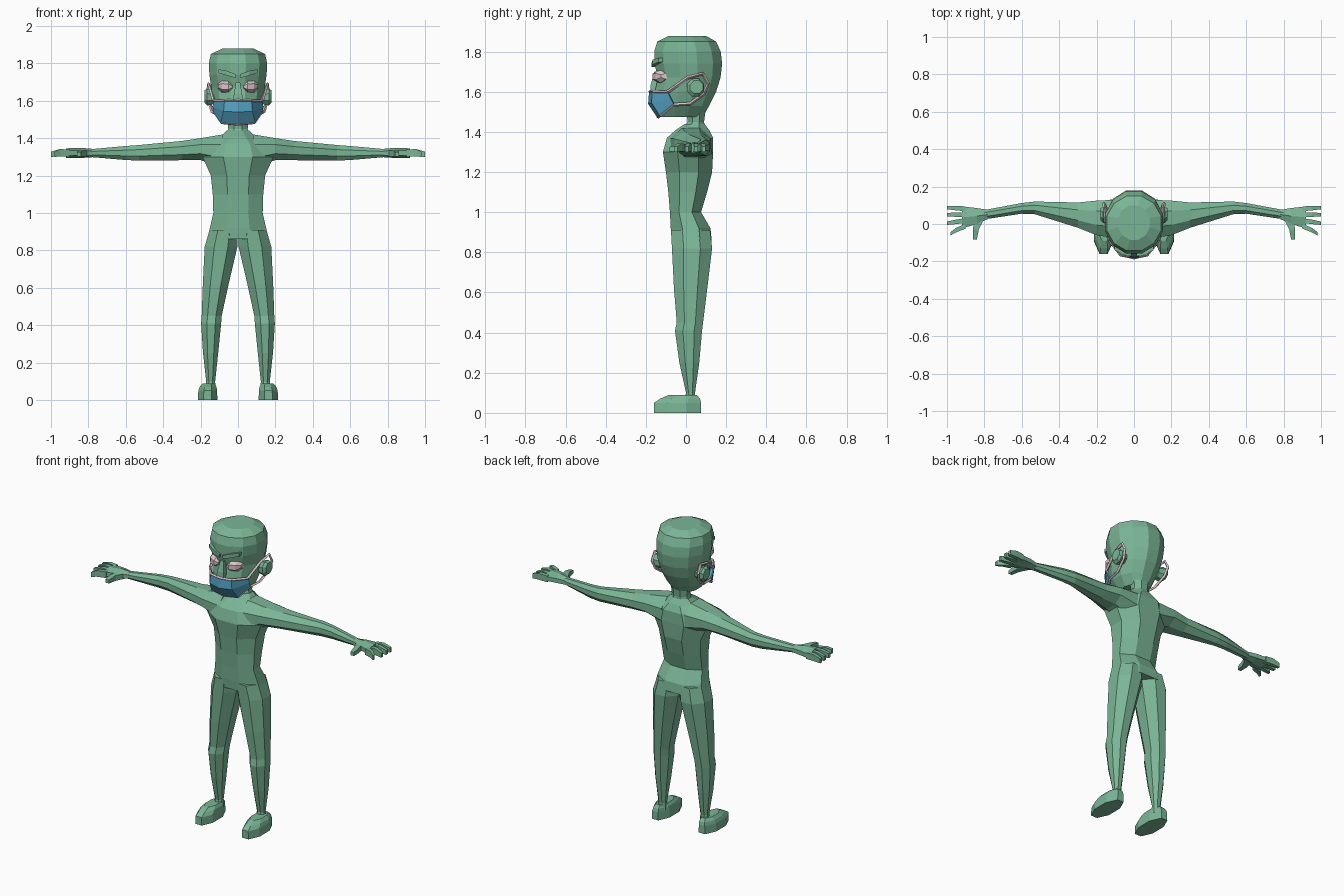
import bpy, bmesh, math


def material(name, rgb):
    m = bpy.data.materials.new(name)
    m.diffuse_color = (*rgb, 1)
    return m


GREEN = material("skin_green", (0.195, 0.465, 0.305))
BLUE = material("mask_blue", (0.09, 0.37, 0.56))
PALE = material("pale_pink", (0.70, 0.56, 0.59))


def finish(name, bm, mat):
    bmesh.ops.recalc_face_normals(bm, faces=bm.faces)
    me = bpy.data.meshes.new(name)
    bm.to_mesh(me)
    bm.free()
    me.materials.append(mat)
    ob = bpy.data.objects.new(name, me)
    bpy.context.collection.objects.link(ob)
    return ob


def loft(name, axis, rings, n=8, mat=GREEN, side=1):
    """Skin n-sided rings (t, a0, a1, b0, b1) along an axis; a, b are the other two axes."""
    bm = bmesh.new()
    loops = []
    k = 1 / math.cos(math.pi / n)
    for t, a0, a1, b0, b1 in rings:
        loop = []
        for i in range(n):
            ang = 2 * math.pi * (i + 0.5) / n
            p = [(a0 + a1) / 2 + k * (a1 - a0) / 2 * math.cos(ang),
                 (b0 + b1) / 2 + k * (b1 - b0) / 2 * math.sin(ang)]
            p.insert(axis, t)
            loop.append(bm.verts.new((p[0] * side, p[1], p[2])))
        loops.append(loop)
    for lo, hi in zip(loops, loops[1:]):
        for i in range(n):
            j = (i + 1) % n
            bm.faces.new((lo[i], lo[j], hi[j], hi[i]))
    bm.faces.new(loops[0])
    bm.faces.new(loops[-1])
    return finish(name, bm, mat)


def cord(name, pts, r):
    """Thin faceted tube through points."""
    cu = bpy.data.curves.new(name, 'CURVE')
    cu.dimensions = '3D'
    cu.bevel_depth = r
    cu.bevel_resolution = 0
    cu.use_fill_caps = True
    sp = cu.splines.new('POLY')
    sp.points.add(len(pts) - 1)
    for q, p in zip(sp.points, pts):
        q.co = (*p, 1)
    sp.use_smooth = False
    cu.materials.append(PALE)
    ob = bpy.data.objects.new(name, cu)
    bpy.context.collection.objects.link(ob)


def sym(z, x, y0, y1):
    """Ring centred on x = 0."""
    return (z, -x, x, y0, y1)


# Torso, neck and head
loft("torso", 2, [sym(.86, .165, -.07, .128), sym(.92, .15, -.076, .122),
                  sym(1.0, .132, -.08, .075), sym(1.1, .135, -.088, .105),
                  sym(1.2, .145, -.10, .13), sym(1.3, .19, -.115, .135),
                  sym(1.37, .155, -.095, .135), sym(1.41, .09, -.05, .115),
                  sym(1.44, .06, -.005, .092)])
loft("neck", 2, [sym(1.38, .075, -.03, .10), sym(1.45, .052, .008, .09), sym(1.53, .06, .0, .10)])
loft("head", 2, [sym(1.475, .07, -.13, .085), sym(1.53, .112, -.15, .115),
                 sym(1.6, .133, -.155, .15), sym(1.67, .143, -.14, .172),
                 sym(1.74, .153, -.157, .18), sym(1.80, .156, -.158, .173),
                 sym(1.85, .145, -.143, .15), sym(1.878, .085, -.085, .10)], n=12)
loft("nose", 2, [sym(1.605, .026, -.178, -.12), sym(1.635, .022, -.176, -.12),
                 sym(1.70, .011, -.158, -.12)], n=4)

for s, tag in ((1, "left"), (-1, "right")):
    # Arm and hand
    loft("arm_" + tag, 0, [(.08, -.08, .13, 1.24, 1.42), (.20, -.06, .125, 1.283, 1.40),
                           (.30, -.02, .115, 1.282, 1.385), (.53, .052, .12, 1.28, 1.363),
                           (.60, .055, .112, 1.283, 1.358), (.80, .025, .075, 1.30, 1.34)], side=s)
    loft("palm_" + tag, 0, [(.78, .027, .075, 1.30, 1.34), (.84, .0, .085, 1.298, 1.345),
                            (.92, -.024, .094, 1.298, 1.342)], n=6, side=s)
    for i, (base, tip, end) in enumerate(((.081, .088, 1), (.05, .05, 1),
                                          (.019, .004, 1), (-.012, -.052, .98))):
        mid = (base + tip) / 2
        loft(f"finger_{i + 1}_{tag}", 0, [(.90, base - .013, base + .013, 1.30, 1.338),
                                          (.95, mid - .012, mid + .012, 1.302, 1.342),
                                          (end, tip - .009, tip + .009, 1.30, 1.328)], n=4, side=s)
    loft("thumb_" + tag, 1, [(.03, .80, .85, 1.303, 1.335), (-.03, .83, .862, 1.303, 1.335),
                             (-.082, .84, .862, 1.303, 1.325)], n=4, side=s)

    # Leg and foot
    loft("leg_" + tag, 2, [(.91, .0, .152, -.075, .12), (.82, .003, .178, -.07, .13),
                           (.62, .05, .188, -.06, .106), (.45, .087, .194, -.046, .085),
                           (.41, .09, .197, -.055, .08), (.25, .106, .187, -.033, .066),
                           (.10, .122, .17, .0, .045), (.05, .12, .175, -.01, .05)], side=s)
    loft("foot_" + tag, 2, [(0, .11, .215, -.16, .075), (.05, .112, .212, -.16, .075),
                            (.07, .115, .205, -.13, .07), (.088, .125, .19, -.09, .055)], side=s)

    # Face details
    loft("eye_" + tag, 0, [(.03, -.158, -.13, 1.667, 1.683), (.05, -.166, -.12, 1.650, 1.70),
                           (.085, -.152, -.10, 1.648, 1.703), (.107, -.125, -.08, 1.665, 1.69)],
         n=6, mat=PALE, side=s)
    loft("eyebrow_" + tag, 0, [(.013, -.172, -.13, 1.722, 1.742), (.06, -.166, -.12, 1.735, 1.76),
                               (.105, -.138, -.09, 1.748, 1.768)], n=4, side=s)
    loft("ear_" + tag, 0, [(.12, .015, .08, 1.585, 1.65), (.165, .005, .09, 1.575, 1.665),
                           (.18, .02, .085, 1.59, 1.655)], side=s)

    # Mask ear strap
    loop = [(.13, -.09, 1.6), (.15, .01, 1.67), (.157, .085, 1.69), (.16, .11, 1.64),
            (.152, .09, 1.59), (.138, .02, 1.54), (.127, -.06, 1.535)]
    cord("strap_" + tag, [(s * x, y, z) for x, y, z in loop], .009)

# Mask: half rows from the middle outward, mirrored
rows = [[(0, -.18, 1.60), (.07, -.166, 1.60), (.13, -.09, 1.598)],
        [(0, -.185, 1.54), (.075, -.168, 1.545), (.132, -.075, 1.568)],
        [(0, -.14, 1.473), (.09, -.128, 1.482), (.127, -.06, 1.537)]]
rows = [[(-x, y, z) for x, y, z in r[:0:-1]] + r for r in rows]
bm = bmesh.new()
grid = [[bm.verts.new(p) for p in r] for r in rows]
for a, b in zip(grid, grid[1:]):
    for i in range(4):
        bm.faces.new((a[i], a[i + 1], b[i + 1], b[i]))
mask = finish("mask", bm, BLUE)
mod = mask.modifiers.new("thickness", 'SOLIDIFY')
mod.thickness = .008
mod.offset = 0
cord("mask_top_trim", rows[0], .008)
cord("mask_bottom_trim", rows[2], .007)
